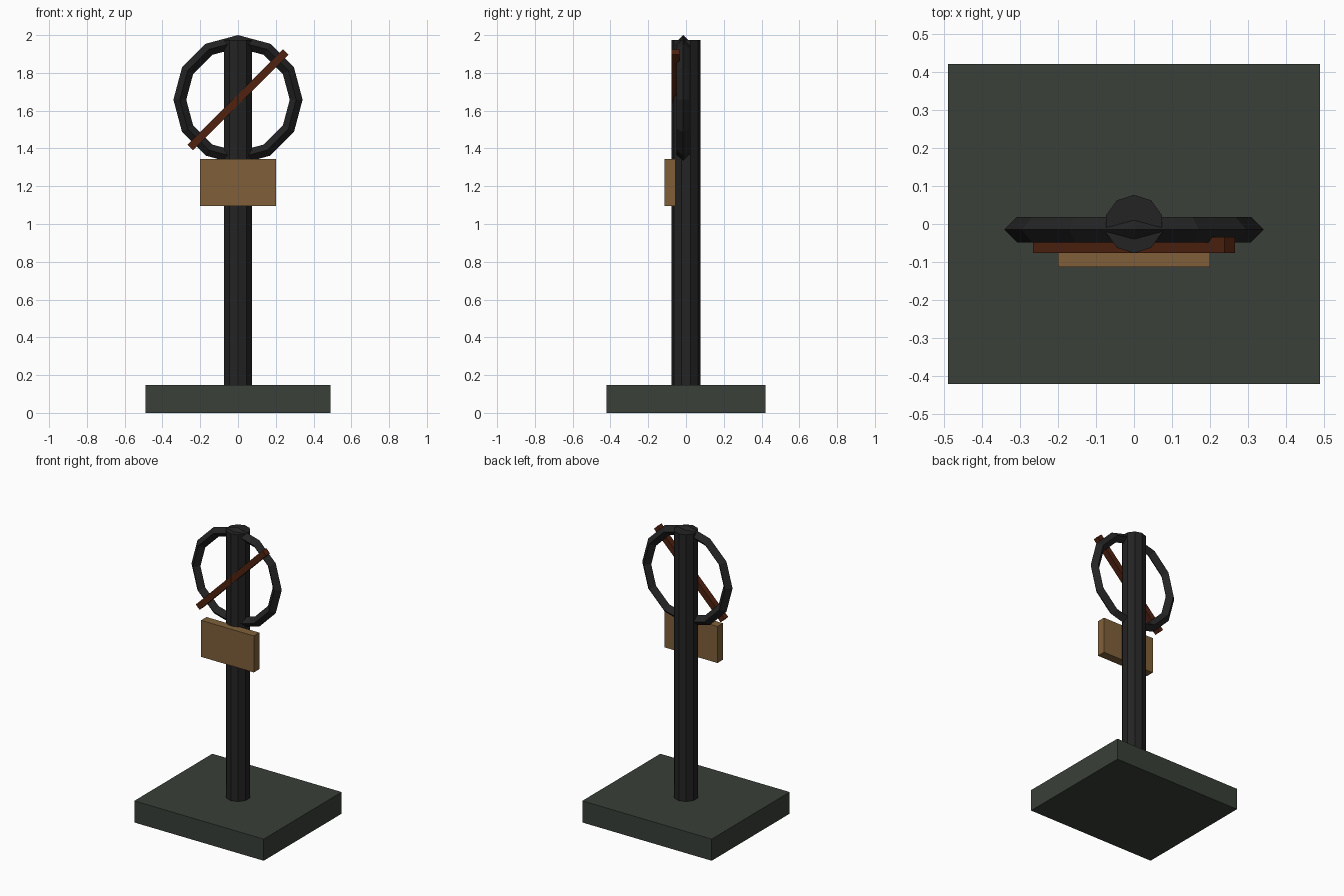
import bpy
import math

if "Cube" in bpy.data.objects:
    bpy.data.objects.remove(bpy.data.objects["Cube"])


def material(name, colour):
    m = bpy.data.materials.new(name)
    m.diffuse_color = (*colour, 1.0)
    m.use_nodes = True
    m.node_tree.nodes["Principled BSDF"].inputs["Base Color"].default_value = m.diffuse_color
    return m


IRON = material("black iron", (0.017, 0.017, 0.017))
STONE = material("dark green stone", (0.041, 0.050, 0.040))
RUST = material("rust brown", (0.080, 0.016, 0.005))
WOOD = material("tan wood", (0.215, 0.118, 0.042))


def finish(name, mat):
    ob = bpy.context.object
    ob.name = name
    ob.data.materials.append(mat)
    return ob


def box(name, lo, hi, mat, tilt=0.0):
    centre = [(a + b) / 2 for a, b in zip(lo, hi)]
    bpy.ops.mesh.primitive_cube_add(size=1, location=centre, rotation=(0, tilt, 0))
    ob = finish(name, mat)
    ob.scale = [b - a for a, b in zip(lo, hi)]
    return ob


# Base slab
box("base", (-0.49, -0.422, 0), (0.49, 0.422, 0.148), STONE)

# Ten-sided post standing on the slab
bpy.ops.mesh.primitive_cylinder_add(vertices=10, radius=0.077, depth=1.835,
                                    location=(0, 0, 1.0575))
finish("post", IRON)

# Ring with a diamond section, upright and facing the front
RING_Z = 1.658
bpy.ops.mesh.primitive_torus_add(major_segments=12, minor_segments=4,
                                 major_radius=0.308, minor_radius=0.034,
                                 location=(0, -0.015, RING_Z),
                                 rotation=(math.pi / 2, 0, 0))
finish("ring", IRON)

# Diagonal bar across the ring
box("diagonal_bar", (-0.357, -0.076, RING_Z - 0.02), (0.357, -0.034, RING_Z + 0.02),
    RUST, tilt=-math.pi / 4)

# Sign plate below the ring
box("sign_plate", (-0.2, -0.114, 1.094), (0.2, -0.055, 1.344), WOOD)
